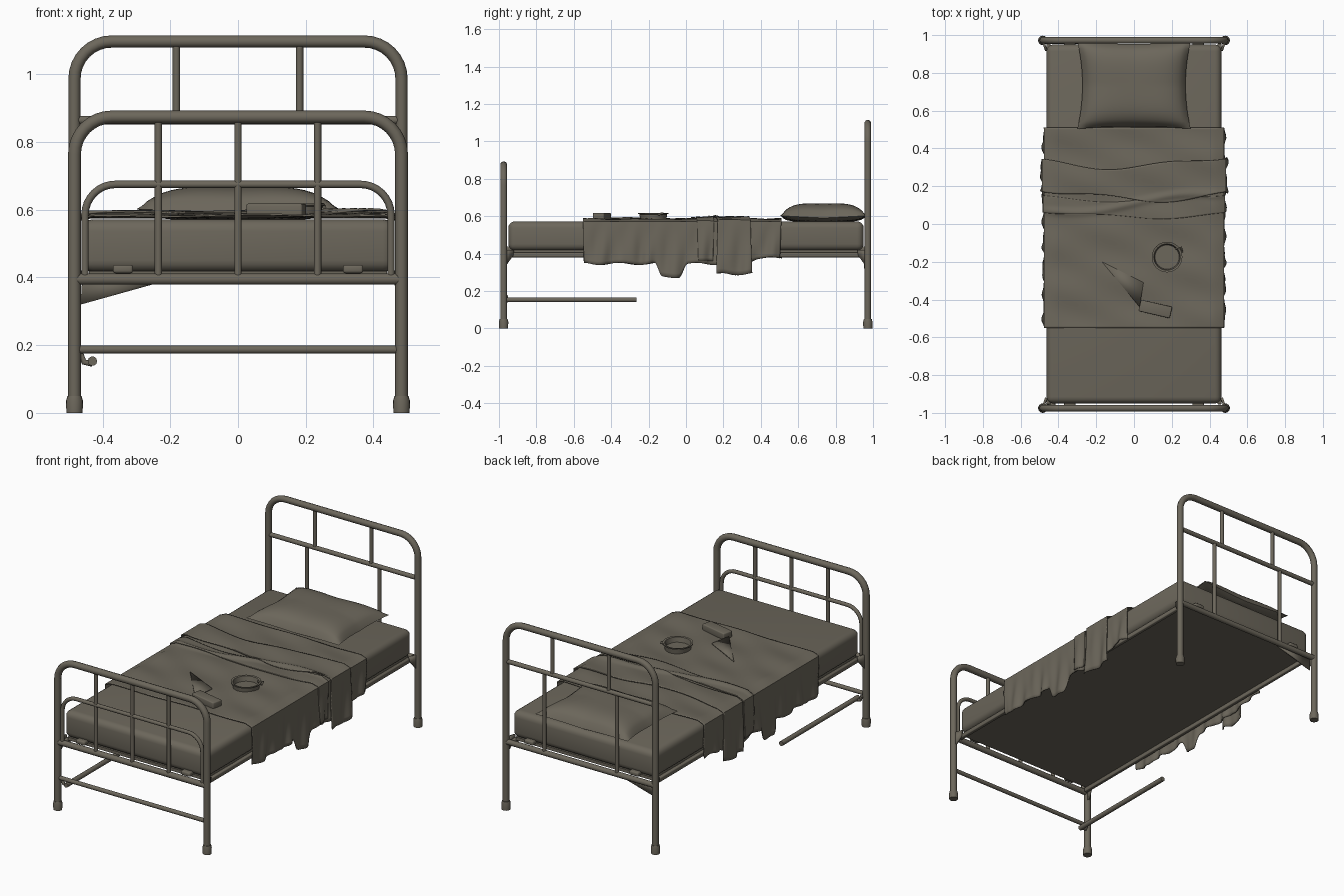
import bpy, bmesh, math
from mathutils import Vector

if "Cube" in bpy.data.objects:
    bpy.data.objects.remove(bpy.data.objects["Cube"], do_unlink=True)

mat = bpy.data.materials.new("drab olive brown")
mat.use_nodes = True
COLOUR = (0.15, 0.135, 0.105, 1)
mat.diffuse_color = COLOUR
mat.node_tree.nodes["Principled BSDF"].inputs["Base Color"].default_value = COLOUR


def finish(obj, angle=40):
    obj.data.materials.clear()
    obj.data.materials.append(mat)
    bpy.ops.object.select_all(action='DESELECT')
    obj.select_set(True)
    bpy.context.view_layer.objects.active = obj
    bpy.ops.object.shade_smooth_by_angle(angle=math.radians(angle))
    return obj


def from_bmesh(name, bm, angle=40):
    bmesh.ops.recalc_face_normals(bm, faces=bm.faces)
    me = bpy.data.meshes.new(name)
    bm.to_mesh(me)
    bm.free()
    obj = bpy.data.objects.new(name, me)
    bpy.context.collection.objects.link(obj)
    return finish(obj, angle)


def tube(name, points, r):
    cu = bpy.data.curves.new(name, 'CURVE')
    cu.dimensions = '3D'
    cu.bevel_depth, cu.bevel_resolution, cu.use_fill_caps = r, 3, True
    sp = cu.splines.new('POLY')
    sp.points.add(len(points) - 1)
    for p, co in zip(sp.points, points):
        p.co = (*co, 1)
    obj = bpy.data.objects.new(name, cu)
    bpy.context.collection.objects.link(obj)
    bpy.ops.object.select_all(action='DESELECT')
    obj.select_set(True)
    bpy.context.view_layer.objects.active = obj
    bpy.ops.object.convert(target='MESH')
    return finish(bpy.context.object)


def arch(name, half, y, bottom, top, corner, r):
    pts = [(-half, y, bottom)]
    for side in (-1, 1):
        for i in range(9):
            a = math.pi / 2 * (i / 8 if side < 0 else 1 - i / 8)
            pts.append((side * (half - corner + corner * math.cos(a)), y,
                        top - corner + corner * math.sin(a)))
    pts.append((half, y, bottom))
    return tube(name, pts, r)


def box(name, centre, size, bevel=0.0, turn=0.0, segments=3):
    bm = bmesh.new()
    bmesh.ops.create_cube(bm, size=1)
    bmesh.ops.scale(bm, vec=size, verts=bm.verts)
    if bevel:
        bmesh.ops.bevel(bm, geom=bm.edges[:], offset=bevel, segments=segments,
                        profile=0.5, affect='EDGES')
    obj = from_bmesh(name, bm)
    obj.location = centre
    obj.rotation_euler.z = turn
    return obj


def plate(name, corners, thick=0.006):
    bm = bmesh.new()
    bm.faces.new([bm.verts.new(c) for c in corners])
    obj = from_bmesh(name, bm)
    mod = obj.modifiers.new("thickness", 'SOLIDIFY')
    mod.thickness, mod.offset = thick, 0
    return obj


def lathe(name, profile, centre, steps=32):
    bm = bmesh.new()
    vs = [bm.verts.new((r, 0, z)) for r, z in profile]
    edges = [bm.edges.new(p) for p in zip(vs, vs[1:])]
    bmesh.ops.spin(bm, geom=vs + edges, cent=(0, 0, 0), axis=(0, 0, 1),
                   angle=2 * math.pi, steps=steps)
    bmesh.ops.remove_doubles(bm, verts=bm.verts, dist=0.0005)
    obj = from_bmesh(name, bm)
    obj.location = centre
    return obj


def sheet(name, func, nu, nv, thick):
    bm = bmesh.new()
    g = [[bm.verts.new(func(i / nu, j / nv)) for j in range(nv + 1)] for i in range(nu + 1)]
    for i in range(nu):
        for j in range(nv):
            bm.faces.new((g[i][j], g[i + 1][j], g[i + 1][j + 1], g[i][j + 1]))
    obj = from_bmesh(name, bm, 60)
    if thick:
        mod = obj.modifiers.new("thickness", 'SOLIDIFY')
        mod.thickness, mod.offset = thick, 0
    return obj


# Bent tube ends with their cross bars and spindles
HEAD, FOOT, POST = 0.972, -0.975, 0.483
arch("headboard_frame", POST, HEAD, 0.02, 1.097, 0.11, 0.018)
arch("footboard_frame", POST, FOOT, 0.02, 0.874, 0.11, 0.019)
arch("footboard_inner_arch", 0.452, FOOT, 0.40, 0.675, 0.09, 0.011)
for name, y, z, r in (("headboard_middle_bar", HEAD, 0.865, 0.013),
                      ("headboard_lower_bar", HEAD, 0.395, 0.016),
                      ("footboard_lower_bar", FOOT, 0.395, 0.017),
                      ("footboard_bottom_bar", FOOT, 0.187, 0.012)):
    tube(name, [(-POST, y, z), (POST, y, z)], r)
for x in (-0.235, 0, 0.235):
    tube("footboard_spindle", [(x, FOOT, 0.395), (x, FOOT, 0.874)], 0.011)
for x in (-0.182, 0.182):
    tube("headboard_upper_spindle", [(x, HEAD, 0.865), (x, HEAD, 1.097)], 0.011)
for x in (-0.235, 0.235):
    tube("headboard_lower_spindle", [(x, HEAD, 0.395), (x, HEAD, 0.865)], 0.011)

# Feet, corner brackets, side rails
for s in (-1, 1):
    for y, d in ((HEAD, -1), (FOOT, 1)):
        lathe("foot_cap", [(0, 0), (0.024, 0), (0.025, 0.035), (0.021, 0.05), (0, 0.05)],
              (s * POST, y, 0), 16)
        plate("corner_bracket", [(s * POST, y, 0.42), (s * 0.465, y + d * 0.055, 0.42),
                                 (s * 0.465, y + d * 0.05, 0.39), (s * POST, y, 0.32)], 0.012)
        box("base_bracket", (s * 0.34, y + d * 0.025, 0.425), (0.06, 0.05, 0.025), 0.008)
    box("side_rail", (s * 0.452, 0, 0.393), (0.022, 1.91, 0.026), 0.005)
plate("hanging_corner", [(-0.465, 0.955, 0.32), (-0.46, 0.955, 0.40),
                         (-0.22, 0.955, 0.40), (-0.25, 0.955, 0.38)])

# Loose pole lying under the bed
tube("loose_pole", [(-0.43, -0.975, 0.153), (-0.43, -0.265, 0.153)], 0.014)
tube("pole_hook", [(-0.465, -0.96, 0.175), (-0.455, -0.96, 0.15), (-0.43, -0.96, 0.145)], 0.009)

# Mattress
box("mattress", (0, 0, 0.494), (0.926, 1.9, 0.156), 0.035, segments=4)
box("mattress_base", (0, 0, 0.41), (0.88, 1.88, 0.018))


# Pillow with pinched corners
def pillow_side(sign):
    def f(u, v):
        a, b = 2 * u - 1, 2 * v - 1
        puff = (max(0, 1 - a ** 4) * max(0, 1 - b ** 4)) ** 0.6
        x = 0.3 * a * (1 - 0.09 * (1 - b * b))
        y = 0.735 + 0.232 * b * (1 - 0.06 * (1 - a * a))
        return (x, y, 0.59 + (0.078 if sign > 0 else -0.022) * puff + 0.012 * abs(a * b))
    return f


sheet("pillow_top", pillow_side(1), 28, 24, 0)
sheet("pillow_underside", pillow_side(-1), 28, 24, 0)


# Draped covers: flat across the top, rippling down both sides
def smooth_step(a, b, t):
    t = max(0, min(1, (t - a) / (b - a)))
    return t * t * (3 - 2 * t)


def tab(y, a, b):
    return smooth_step(a - 0.02, a + 0.02, y) * (1 - smooth_step(b - 0.02, b + 0.02, y))


def hem(y):
    return (0.345 + 0.03 * smooth_step(0.3, 0.38, y) - 0.07 * tab(y, -0.14, -0.02)
            + 0.006 * math.sin(31 * y))


def drape(y0, y1, lift, hem_func, edge=0.0):
    def f(u, v):
        a = 2 * u - 1
        s, t = (-1 if a < 0 else 1), abs(a)
        half = 0.47 + lift
        y = y0 + (y1 - y0) * v
        if t < 0.6:
            x = t / 0.6 * (half - 0.015)
            bend = edge * (1 - (x / half) ** 2) * (0.8 + 0.5 * math.sin(7 * s * x + 3 * v))
            y -= bend
            z = 0.578 + lift + 0.005 * math.sin(26 * y + 5 * s * x) * math.sin(9 * s * x + 4 * y)
            ridge = math.exp(-((y - 0.11 - 0.05 * math.sin(5 * s * x)) / 0.018) ** 2)
            z += 0.009 * ridge
        else:
            d = (t - 0.6) / 0.4
            top = 0.565 + lift
            z = top + (hem_func(y) - top) * d
            ripple = math.sin(48 * y + 2 * s + 3 * d) + 0.5 * math.sin(83 * y)
            x = half + d * (0.004 + 0.007 * ripple)
            y += 0.008 * d * math.sin(20 * y + s)
        return (s * x, y, z)
    return f


sheet("blanket", drape(-0.55, 0.51, 0.004, hem), 60, 110, 0.005)
sheet("folded_cover", drape(0.17, 0.345, 0.014,
                            lambda y: 0.29 + 0.006 * math.sin(40 * y), 0.05), 60, 24, 0.006)
sheet("cover_fold", drape(0.06, 0.15, 0.009, lambda y: 0.36, 0.03), 60, 14, 0.005)
plate("turned_flap", [(-0.17, -0.2, 0.588), (0.05, -0.31, 0.592), (0.03, -0.44, 0.588)])

# Shallow basin with handle, and a small box on the bed
lathe("basin", [(0, 0.006), (0.064, 0.006), (0.07, 0.034), (0.081, 0.036),
                (0.081, 0.03), (0.074, 0.028), (0.07, 0), (0, 0)], (0.175, -0.175, 0.582))
tube("basin_handle", [(0.22, -0.13, 0.61), (0.25, -0.125, 0.615), (0.255, -0.15, 0.608)], 0.006)
box("small_box", (0.113, -0.45, 0.598), (0.17, 0.062, 0.04), 0.006, math.radians(-13))
